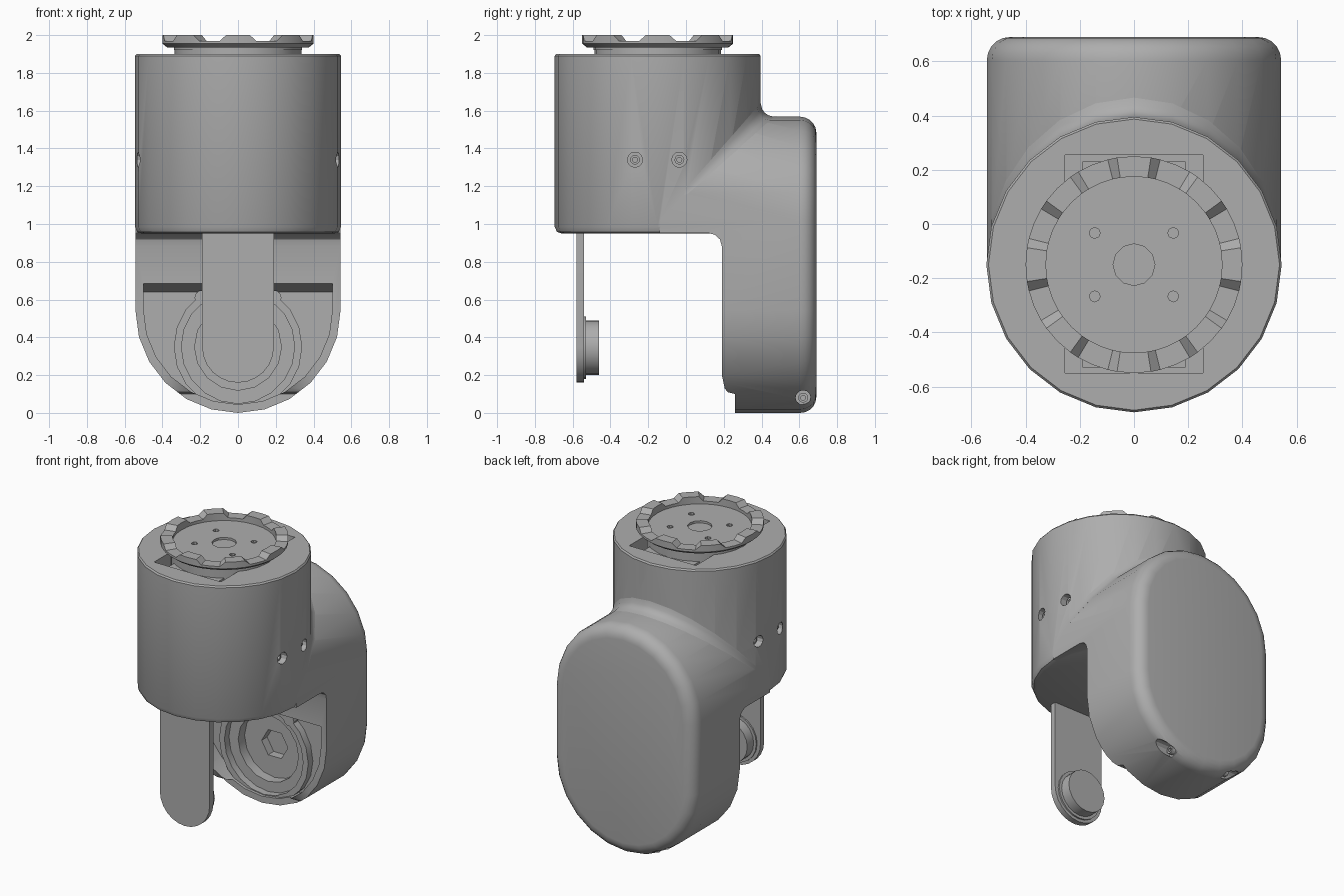
import bpy, bmesh
from math import sin, cos, radians, pi

if "Cube" in bpy.data.objects:
    bpy.data.objects.remove(bpy.data.objects["Cube"])

grey = bpy.data.materials.new("plain_grey")
grey.use_nodes = True
COLOUR = (0.42, 0.42, 0.42, 1)
grey.diffuse_color = COLOUR
grey.node_tree.nodes["Principled BSDF"].inputs["Base Color"].default_value = COLOUR

AXIS_Y = -0.15      # centre line of the round body
PIVOT_Z = 0.35      # height of the joint axis


def loft(name, rings, closed=False):
    """Skin a list of equal point loops; cap the ends unless closed."""
    bm = bmesh.new()
    loops = [[bm.verts.new(p) for p in ring] for ring in rings]
    pairs = list(zip(loops, loops[1:]))
    if closed:
        pairs.append((loops[-1], loops[0]))
    else:
        bm.faces.new(loops[0])
        bm.faces.new(loops[-1])
    for a, b in pairs:
        for i in range(len(a)):
            j = (i + 1) % len(a)
            bm.faces.new((a[i], a[j], b[j], b[i]))
    bmesh.ops.recalc_face_normals(bm, faces=bm.faces)
    mesh = bpy.data.meshes.new(name)
    bm.to_mesh(mesh)
    bm.free()
    mesh.materials.append(grey)
    ob = bpy.data.objects.new(name, mesh)
    bpy.context.collection.objects.link(ob)
    return ob


def lathe(name, axis, u, v, profile, n=24, closed=False):
    """Turn (radius, position) pairs about a line parallel to an axis."""
    def point(r, d, a):
        p, q = u + r * cos(a), v + r * sin(a)
        return {"x": (d, p, q), "y": (p, d, q), "z": (p, q, d)}[axis]
    rings = [[point(r, d, 2 * pi * i / n) for i in range(n)] for r, d in profile]
    return loft(name, rings, closed)


def box(name, x, y, z):
    return loft(name, [[(x[0], y[0], h), (x[1], y[0], h),
                        (x[1], y[1], h), (x[0], y[1], h)] for h in z])


def combine(ob, other, operation="DIFFERENCE"):
    mod = ob.modifiers.new("boolean", "BOOLEAN")
    mod.operation, mod.solver, mod.object = operation, "EXACT", other
    bpy.context.view_layer.objects.active = ob
    bpy.ops.object.modifier_apply(modifier=mod.name)
    bpy.data.objects.remove(other)


def arc(r, cz, start, end, step=15):
    return [(r * cos(radians(a)), cz + r * sin(radians(a)))
            for a in range(start, end + 1, step)]


def stadium(inset, y):
    r = 0.543 - inset
    return [(x, y, z) for x, z in arc(r, 1.025, 0, 180) + arc(r, 0.543, 180, 360)]


# Rear housing: a stadium with a rounded back edge
R = 0.085
sections = [(0, -0.14)]
for i in range(6):
    a = radians(18 * i)
    sections.append((R * (1 - cos(a)), 0.69 - R + R * sin(a)))
body = loft("housing", [stadium(*s) for s in sections])

# Clearance below the round body, with a filleted inner corner and bottom notch
side = [(-0.8, 0.952), (0.12, 0.952), (0.155, 0.942), (0.18, 0.918), (0.19, 0.88),
        (0.19, 0.2), (0.205, 0.13), (0.22, 0.11), (0.26, 0.1), (0.26, -0.1), (-0.8, -0.1)]
combine(body, loft("cut", [[(x, y, z) for y, z in side] for x in (-1, 1)]))

# U-shaped cavity with a sloping roof, then stepped bearing seat
u_shape = arc(0.5, 0.545, 180, 360)
combine(body, loft("cut", [[(x, y, z) for x, z in u_shape + [(0.5, top), (-0.5, top)]]
                           for y, top in ((0.05, 0.73), (0.33, 0.64))]))
combine(body, lathe("cut", "y", 0, PIVOT_Z, [(0.23, 0.2), (0.23, 0.4)], 16))
combine(body, lathe("cut", "y", 0, PIVOT_Z, [(0.1, 0.3), (0.1, 0.46)], 6))

# Upright round body
drum = lathe("drum", "z", 0, AXIS_Y,
             [(0.51, 0.95), (0.533, 0.958), (0.545, 0.985), (0.545, 1.89),
              (0.537, 1.9)])
combine(body, drum, "UNION")

# Top pocket and side screw holes
combine(body, box("cut", (-0.255, 0.255), (-0.55, 0.255), (1.8, 2.1)))
screws = [(-0.27, 1.34, 0.47), (-0.035, 1.34, 0.47), (0.62, 0.08, 0.2)]
parts = []
for s in (-1, 1):
    for y, z, x in screws:
        combine(body, lathe("cut", "x", y, z, [(0.04, s * x), (0.04, s * 0.7)], 12))
        parts.append(lathe("screw_head", "x", y, z,
                           [(0.026, s * (x - 0.01)), (0.026, s * (x + 0.03)),
                            (0.013, s * (x + 0.03)), (0.013, s * (x + 0.01))], 12))
body.name = "housing"
parts.append(body)

# Blend where the housing meets the round body
blend = []
for t in range(-75, 76, 15):
    c = 0.545 * cos(radians(t))
    x, y, z, f = 0.545 * sin(radians(t)), AXIS_Y + c, 1.023 + c, 0.08 * cos(radians(t))
    blend.append([(x, y - 0.02, z - 0.02), (x, y - 0.002, z + f), (x, y + 0.1 * f, z + 0.5 * f),
                  (x, y + 0.29 * f, z + 0.24 * f), (x, y + 0.55 * f, z + 0.08 * f),
                  (x, y + f, z - 0.002)])
parts.append(loft("blend_fillet", blend))

# Raised bearing rim in the cavity
parts.append(lathe("bearing_rim", "y", 0, PIVOT_Z,
                   [(0.34, 0.35), (0.34, 0.28), (0.3, 0.28), (0.3, 0.35)], 20, True))
for s in (-1, 1):
    parts.append(lathe("cavity_boss", "y", s * 0.19, 0.61, [(0.04, 0.35), (0.04, 0.28)], 10))

# Front support arm with its pivot pin
tongue = arc(0.19, PIVOT_Z, 180, 360) + [(0.19, 1.0), (-0.19, 1.0)]
parts.append(loft("support_arm", [[(x, y, z) for x, z in tongue] for y in (-0.58, -0.54)]))
parts.append(lathe("pivot_pin", "y", 0, PIVOT_Z - 0.005,
                   [(0.165, -0.55), (0.165, -0.53), (0.145, -0.53), (0.145, -0.46)], 20))

# Motor body in the pocket, and the turntable neck
parts.append(box("motor_body", (-0.19, 0.19), (-0.53, 0.23), (1.79, 1.86)))
parts.append(lathe("turntable_neck", "z", 0, AXIS_Y, [(0.335, 1.8), (0.335, 1.935)]))
plate = lathe("turntable_plate", "z", 0, AXIS_Y, [(0.34, 1.92), (0.34, 1.95)])
combine(plate, lathe("cut", "z", 0, AXIS_Y, [(0.077, 1.93), (0.077, 2.1)], 12))
for x in (-0.145, 0.145):
    for y in (-0.117, 0.117):
        combine(plate, lathe("cut", "z", x, AXIS_Y + y, [(0.02, 1.935), (0.02, 2.1)], 8))
parts.append(plate)

# Toothed coupling ring
ring = []
for tooth in range(8):
    for angle, top in ((-9, 2), (0, 2), (9, 2), (14, 1.97), (22.5, 1.97), (31, 1.97)):
        a = radians(tooth * 45 + angle)
        ring.append([(r * cos(a), AXIS_Y + r * sin(a), z) for r, z in
                     ((0.325, 1.935), (0.375, 1.935), (0.4, 1.955), (0.4, top), (0.325, top))])
parts.append(loft("coupling_ring", ring, closed=True))

# Smooth curved faces, keeping hard edges
bpy.ops.object.select_all(action="DESELECT")
for ob in parts:
    ob.select_set(True)
bpy.context.view_layer.objects.active = body
bpy.ops.object.shade_smooth_by_angle(angle=radians(28))
